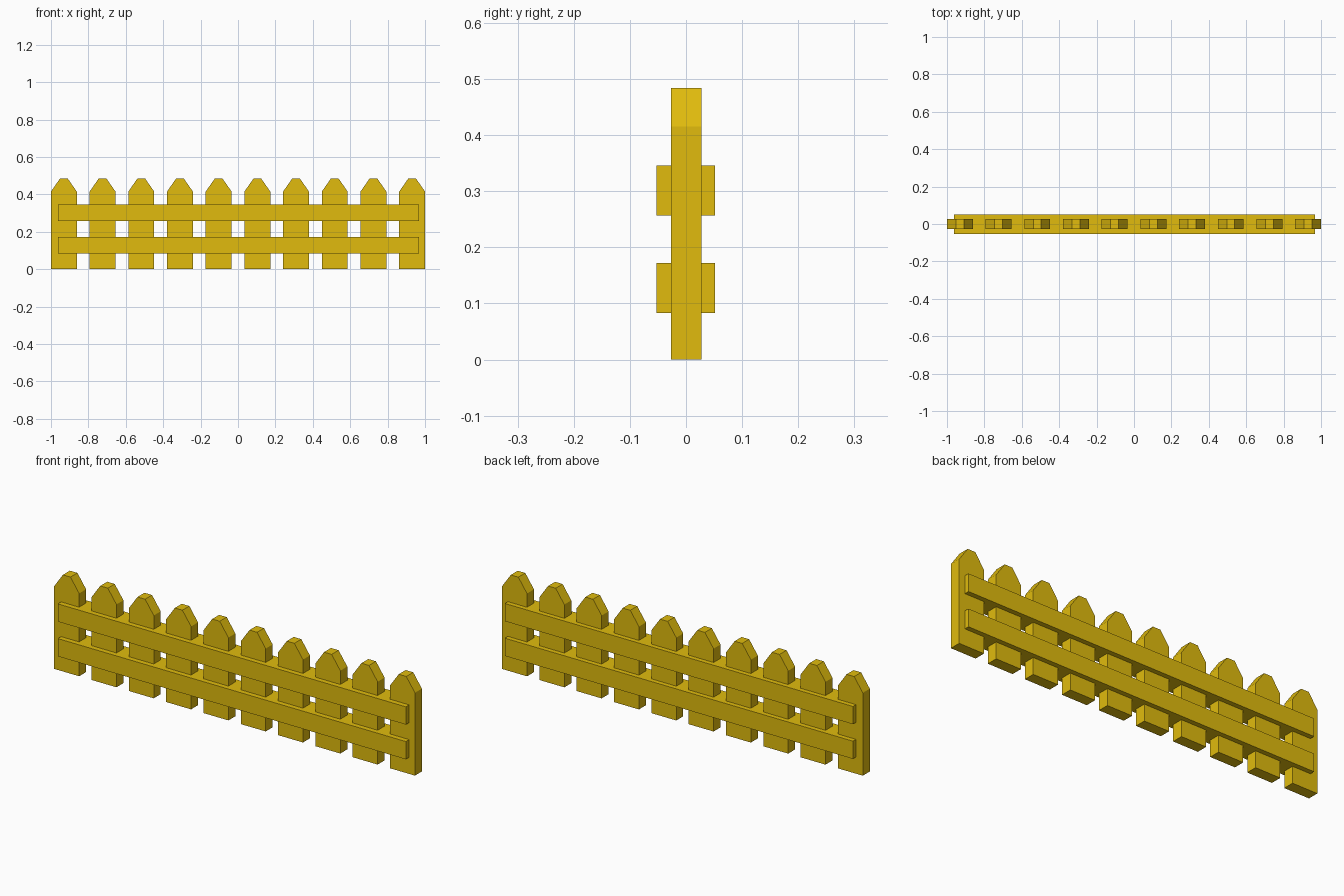
import bpy

if "Cube" in bpy.data.objects:
    bpy.data.objects.remove(bpy.data.objects["Cube"])

# One flat colour for the whole fence
yellow = bpy.data.materials.new("fence yellow")
yellow.diffuse_color = (0.75, 0.50, 0.004, 1)
yellow.use_nodes = True
yellow.node_tree.nodes["Principled BSDF"].inputs["Base Color"].default_value = yellow.diffuse_color


def extrude_profile(name, profile, y0, y1):
    """Closed prism from an x-z profile (anticlockwise seen from the front)."""
    n = len(profile)
    verts = [(x, y, z) for y in (y0, y1) for x, z in profile]
    faces = [tuple(range(n)), tuple(reversed(range(n, 2 * n)))]
    faces += [(i, i + n, (i + 1) % n + n, (i + 1) % n) for i in range(n)]
    mesh = bpy.data.meshes.new(name)
    mesh.from_pydata(verts, [], faces)
    mesh.materials.append(yellow)
    obj = bpy.data.objects.new(name, mesh)
    bpy.context.collection.objects.link(obj)
    return obj


# Pickets with blunt pointed tops
COUNT, HALF_W, HALF_TIP = 10, 0.069, 0.021
SHOULDER, TOP = 0.415, 0.484
pitch = (2 - 2 * HALF_W) / (COUNT - 1)
for i in range(COUNT):
    cx = -1 + HALF_W + i * pitch
    outline = [(-HALF_W, 0), (HALF_W, 0), (HALF_W, SHOULDER),
               (HALF_TIP, TOP), (-HALF_TIP, TOP), (-HALF_W, SHOULDER)]
    extrude_profile(f"picket_{i + 1}", [(cx + x, z) for x, z in outline],
                    -0.027, 0.028)

# Rails running through the pickets, standing proud front and back
for name, z0, z1 in (("lower_rail", 0.083, 0.172), ("upper_rail", 0.257, 0.346)):
    extrude_profile(name, [(-0.962, z0), (0.968, z0), (0.968, z1), (-0.962, z1)],
                    -0.053, 0.052)
